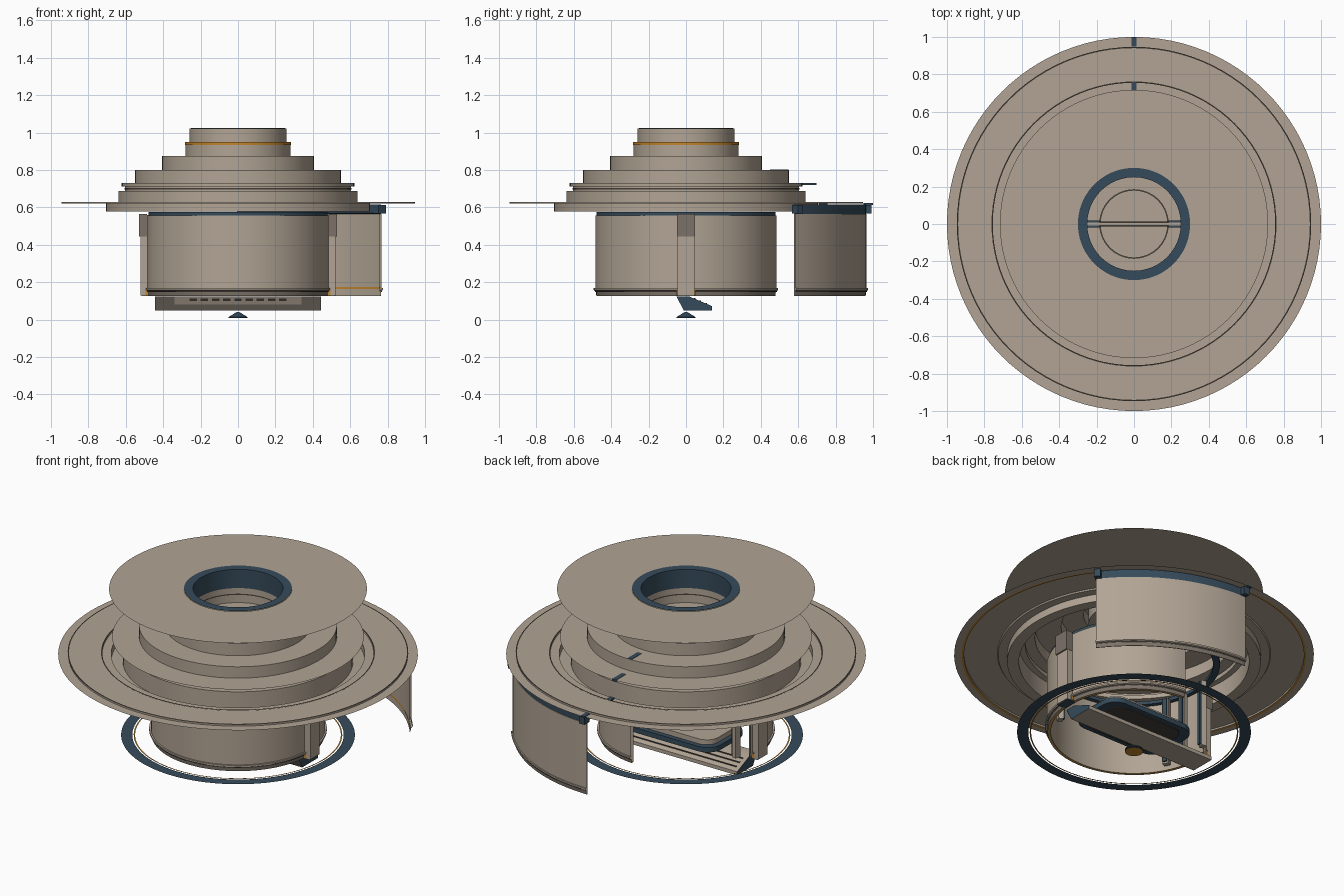
import bpy, bmesh, math
from mathutils import Vector

if "Cube" in bpy.data.objects:
    bpy.data.objects.remove(bpy.data.objects["Cube"])

def mat(name, c):
    m = bpy.data.materials.new(name)
    m.diffuse_color = (*c, 1)
    m.use_nodes = True
    m.node_tree.nodes["Principled BSDF"].inputs["Base Color"].default_value = m.diffuse_color
    return m

BEIGE = mat("warm_beige", (0.44, 0.372, 0.296))
BLUE = mat("slate_blue", (0.036, 0.07, 0.103))
ORANGE = mat("amber", (0.54, 0.24, 0.025))
DARK = mat("dark_brown", (0.06, 0.05, 0.042))
TAUPE = mat("dull_taupe", (0.20, 0.17, 0.138))

def finish(name, bm, *mats):
    me = bpy.data.meshes.new(name)
    bm.to_mesh(me)
    bm.free()
    ob = bpy.data.objects.new(name, me)
    bpy.context.collection.objects.link(ob)
    for m in mats:
        me.materials.append(m)
    bpy.context.view_layer.objects.active = ob
    ob.select_set(True)
    bpy.ops.object.shade_smooth_by_angle(angle=math.radians(30))
    ob.select_set(False)
    return ob

def revolve(name, prof, m, a0=0, a1=360, n=96):
    """Sweep an (r, z) profile around the vertical axis, fully or through an arc."""
    full = a1 - a0 >= 360
    n = n if full else max(4, int(n * (a1 - a0) / 360))
    bm = bmesh.new()
    cols = []
    for i in range(n if full else n + 1):
        a = math.radians(a0 + (a1 - a0) * i / n)
        cols.append([bm.verts.new((r * math.cos(a), r * math.sin(a), z)) for r, z in prof])
    for i in range(n):
        p, q = cols[i], cols[(i + 1) % len(cols)]
        for j in range(len(prof) - 1):
            bm.faces.new((p[j], p[j + 1], q[j + 1], q[j]))
    return finish(name, bm, m)

def box(name, lo, hi, m, rot=0, bevel=0):
    bm = bmesh.new()
    bmesh.ops.create_cube(bm, size=1)
    lo, hi = Vector(lo), Vector(hi)
    for v in bm.verts:
        v.co = Vector([(lo[k] + hi[k]) / 2 + v.co[k] * (hi[k] - lo[k]) for k in range(3)])
    if bevel:
        up = [e for e in bm.edges if abs(e.verts[0].co.z - e.verts[1].co.z) > 1e-4]
        bmesh.ops.bevel(bm, geom=up, offset=bevel, segments=6, profile=0.5, affect='EDGES')
    ob = finish(name, bm, m)
    ob.rotation_euler.z = math.radians(rot)
    return ob

# Top flange sheet with coloured collar
revolve("top_flange", [(0.30, 1.022), (0.717, 1.022)], BEIGE)
revolve("collar_ring", [(0.25, 0.91), (0.25, 1.025), (0.30, 1.025)], BLUE)
revolve("neck_wall", [(0.26, 1.022), (0.26, 0.945), (0.28, 0.945), (0.28, 0.875)], BEIGE)
revolve("neck_band", [(0.262, 0.949), (0.284, 0.949), (0.284, 0.934), (0.28, 0.934)], ORANGE)

# Floor seen inside the neck, with a circular seam and a cross bar
revolve("neck_floor", [(0.0, 0.82), (0.252, 0.82), (0.252, 0.91)], BEIGE)
revolve("floor_seam", [(0.178, 0.823), (0.186, 0.823)], DARK)
revolve("neck_lower_seam", [(0.2505, 0.875), (0.2505, 0.868)], DARK)
box("cross_bar", (-0.25, -0.008, 0.823), (0.25, 0.008, 0.85), BEIGE)
box("cross_bar_edge", (-0.19, -0.014, 0.822), (0.19, 0.014, 0.832), DARK)
for s in (-1, 1):
    box("cross_bar_clip", (min(s * .185, s * .25), -0.018, 0.823),
        (max(s * .185, s * .25), 0.018, 0.845), BLUE)

# Stepped terraces
revolve("upper_terraces", [(0.28, 0.875), (0.405, 0.875), (0.405, 0.80),
                           (0.55, 0.80), (0.55, 0.73)], BEIGE)
revolve("middle_flange", [(0.55, 0.73), (0.70, 0.73)], BEIGE)
revolve("middle_rim", [(0.622, 0.73), (0.622, 0.713), (0.605, 0.713), (0.605, 0.688),
                       (0.64, 0.688), (0.64, 0.577)], BEIGE)
revolve("rim_seam", [(0.607, 0.703), (0.607, 0.695)], DARK)

# Wide outer disc with its sunken channel and fine steps
revolve("outer_disc", [(0.64, 0.577), (0.705, 0.577), (0.705, 0.622), (0.755, 0.622),
                       (0.76, 0.63), (0.945, 0.63), (0.945, 0.62), (1.0, 0.62)], BEIGE)
for r in (0.758, 0.943):
    revolve("disc_seam", [(r - 0.003, 0.632), (r + 0.004, 0.632)], DARK)
revolve("disc_under_ring", [(0.946, 0.616), (0.958, 0.616)], ORANGE)

# Small index tabs along the rear centreline
for y0, y1, z0, z1 in ((0.45, 0.548, 0.794, 0.802), (0.60, 0.698, 0.72, 0.732),
                       (0.712, 0.757, 0.617, 0.63), (0.95, 1.0, 0.614, 0.623)):
    box("index_tab", (-0.014, y0, z0), (0.014, y1, z1), BLUE)

# Drum body with an opening at the rear left
A0, A1 = 174, 446
revolve("drum_wall", [(0.485, 0.556), (0.485, 0.168), (0.494, 0.168), (0.494, 0.158),
                      (0.48, 0.15), (0.478, 0.127)], BEIGE, A0, A1)
revolve("drum_inner_wall", [(0.465, 0.127), (0.465, 0.556)], BEIGE, A0, A1)
revolve("drum_bottom_band", [(0.4815, 0.15), (0.4795, 0.127)], TAUPE, A0, A1)
revolve("drum_top_band", [(0.44, 0.575), (0.478, 0.575), (0.478, 0.555), (0.44, 0.555),
                          (0.44, 0.575)], BLUE)
revolve("drum_bottom_seam", [(0.487, 0.155), (0.487, 0.149)], DARK, A0, A1)
revolve("drum_bottom_edge", [(0.462, 0.127), (0.472, 0.127)], ORANGE, A0, A1)
revolve("drum_bottom_lip", [(0.472, 0.127), (0.48, 0.127)], BEIGE, A0, A1)

# Side posts with hooks and feet
for rot in (0, 180):
    box("side_post", (0.47, -0.045, 0.13), (0.522, 0.045, 0.56), BEIGE, rot)
    box("post_hook", (0.487, -0.047, 0.445), (0.53, 0.047, 0.565), TAUPE, rot)
    box("post_foot", (0.46, -0.044, 0.126), (0.515, 0.044, 0.15), BLUE, rot)
    for y in (-0.05, 0.046):
        box("post_pin", (0.48, y, 0.13), (0.495, y + 0.004, 0.16), ORANGE, rot)

# Inner uprights and the rounded cradle hanging inside
for rot in (166, 190, 205, 335):
    box("inner_upright", (0.41, -0.018, 0.14), (0.44, 0.018, 0.555), BEIGE, rot)
    box("upright_strip", (0.40, -0.012, 0.15), (0.41, 0.012, 0.55), BLUE, rot)
box("cradle_base", (-0.30, -0.18, 0.15), (0.30, 0.18, 0.18), BLUE, bevel=0.09)
box("cradle_top", (-0.27, -0.15, 0.18), (0.27, 0.15, 0.21), BEIGE, bevel=0.08)
box("cradle_grille", (-0.24, -0.15, 0.144), (0.24, 0.15, 0.152), DARK, bevel=0.07)

# Wedge-shaped foot bar, ends coloured by direction
bm = bmesh.new()
prof = [(-0.012, 0.05), (0.14, 0.05), (0.14, 0.072), (0.015, 0.125), (-0.052, 0.125)]
ends = [[bm.verts.new((x, y, z)) for y, z in prof] for x in (-0.445, 0.445)]
bm.faces.new(ends[0])
bm.faces.new(ends[1][::-1])
for i in range(5):
    j = (i + 1) % 5
    bm.faces.new((ends[0][i], ends[1][i], ends[1][j], ends[0][j]))
bmesh.ops.recalc_face_normals(bm, faces=bm.faces)
for f in bm.faces:
    f.material_index = 1 if abs(f.normal.x) > 0.9 else 0
finish("foot_bar", bm, BEIGE, BLUE)

def bar_plate(name, x0, x1, z0, z1, m):
    """Thin plate lying on the sloping front of the foot bar."""
    y = lambda z: -0.0145 - (z - 0.05) * 0.533
    bm = bmesh.new()
    bm.faces.new([bm.verts.new((x, y(z), z)) for x, z in
                  ((x0, z0), (x1, z0), (x1, z1), (x0, z1))])
    finish(name, bm, m)

for s in (-1, 1):
    bar_plate("bar_frame_side", s * 0.33 - 0.004, s * 0.33 + 0.004, 0.09, 0.124, BEIGE)
bar_plate("bar_face", -0.445, 0.445, 0.051, 0.08, TAUPE)
for s in (-1, 1):
    bar_plate("bar_face_end", min(s * .34, s * .445), max(s * .34, s * .445), 0.08, 0.124, TAUPE)
bar_plate("bar_frame_bottom", -0.32, 0.32, 0.081, 0.088, BEIGE)
for i in range(9):
    x = -0.24 + i * 0.06
    bar_plate("bar_slot", x - 0.02, x + 0.02, 0.10, 0.113, DARK)

# Louvre lines on the sloping rear of the foot bar
for k in (0.25, 0.5, 0.75):
    y, z = 0.015 + 0.125 * k, 0.125 - 0.053 * k
    box("bar_louvre", (-0.42, y - 0.004, z - 0.004), (0.42, y + 0.004, z + 0.003), DARK)

# Base ring sheets
revolve("base_ring", [(0.588, 0.126), (0.65, 0.126)], BLUE)
revolve("base_ring_liner", [(0.572, 0.126), (0.58, 0.126)], ORANGE)

# Lowest button: a small cone over a flat disc
revolve("button_cone", [(0.0, 0.042), (0.01, 0.039), (0.05, 0.014), (0.05, 0.008),
                        (0.0, 0.008)], BLUE, n=32)
revolve("button_disc", [(0.0, 0.0), (0.05, 0.0)], ORANGE, n=32)

# Curved outer door hanging under the disc rim
D0, D1 = 37.3, 90
revolve("door_panel", [(0.955, 0.127), (0.955, 0.565), (0.966, 0.565), (0.966, 0.168),
                       (0.973, 0.168), (0.973, 0.158), (0.961, 0.15), (0.959, 0.127),
                       (0.955, 0.127)], BEIGE, D0, D1, n=192)
revolve("door_bottom_band", [(0.9625, 0.15), (0.9605, 0.127)], TAUPE, D0, D1, n=192)
revolve("door_seam", [(0.967, 0.155), (0.967, 0.149)], DARK, D0, D1, n=192)
revolve("door_inner_line", [(0.953, 0.174), (0.953, 0.163)], ORANGE, D0, D1, n=192)
revolve("door_top_rail", [(0.945, 0.57), (0.945, 0.615), (0.962, 0.615), (0.962, 0.565),
                          (0.945, 0.57)], BLUE, D0, D1, n=192)
for a in (D0 + 0.8, D1 - 0.8):
    box("door_latch", (0.94, -0.018, 0.567), (0.992, 0.018, 0.614), BLUE, a)
